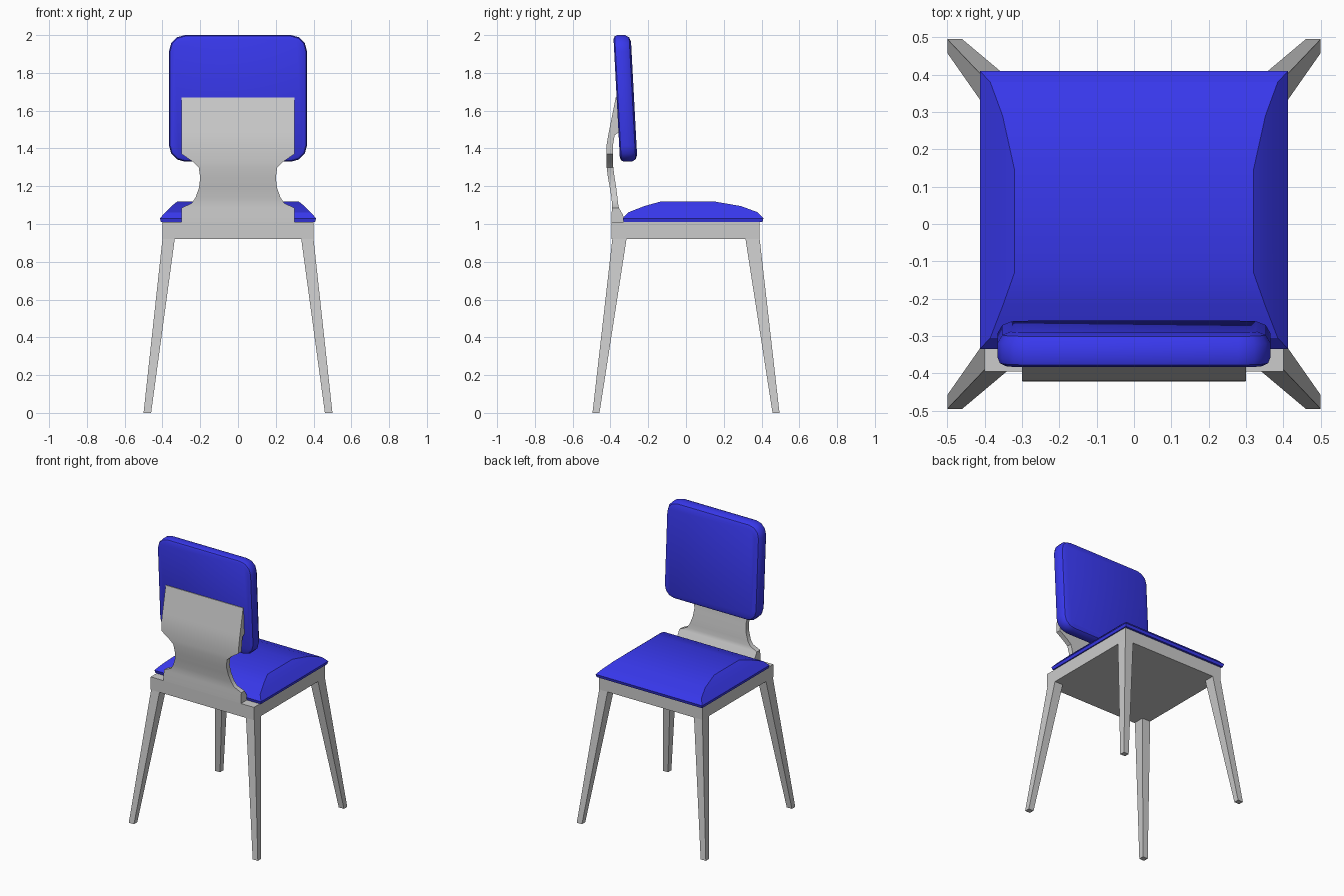
import bpy, bmesh, math

if "Cube" in bpy.data.objects:
    bpy.data.objects.remove(bpy.data.objects["Cube"])

blue = bpy.data.materials.new("blue_fabric")
blue.diffuse_color = (0.04, 0.04, 0.85, 1)
blue.use_nodes = True
blue.node_tree.nodes["Principled BSDF"].inputs["Base Color"].default_value = blue.diffuse_color


def loft(name, rings, mat=None, smooth=None):
    """Skin a stack of equal-length point rings and cap both ends."""
    bm = bmesh.new()
    rows = [[bm.verts.new(p) for p in ring] for ring in rings]
    n = len(rows[0])
    for a, b in zip(rows, rows[1:]):
        for i in range(n):
            j = (i + 1) % n
            bm.faces.new((a[i], a[j], b[j], b[i]))
    bm.faces.new(rows[0][::-1])
    bm.faces.new(rows[-1])
    bmesh.ops.recalc_face_normals(bm, faces=bm.faces)
    mesh = bpy.data.meshes.new(name)
    bm.to_mesh(mesh)
    bm.free()
    ob = bpy.data.objects.new(name, mesh)
    bpy.context.collection.objects.link(ob)
    if mat:
        mesh.materials.append(mat)
    if smooth:
        bpy.ops.object.select_all(action='DESELECT')
        ob.select_set(True)
        bpy.context.view_layer.objects.active = ob
        bpy.ops.object.shade_smooth_by_angle(angle=math.radians(smooth))
    return ob


def rect(x0, x1, y0, y1, z):
    return [(x0, y0, z), (x1, y0, z), (x1, y1, z), (x0, y1, z)]


def rounded(hx, hz, r, steps=3):
    """Rounded rectangle outline in x and z."""
    pts = []
    for k, (sx, sz) in enumerate([(1, 1), (-1, 1), (-1, -1), (1, -1)]):
        for s in range(steps + 1):
            a = math.pi / 2 * (k + s / steps)
            pts.append((sx * (hx - r) + r * math.cos(a),
                        sz * (hz - r) + r * math.sin(a)))
    return pts


# Seat frame
loft("seat_frame", [rect(-0.40, 0.40, -0.395, 0.39, z) for z in (0.92, 1.01)])

# Four splayed, tapered legs
leg = loft("legs", [rect(0.46, 0.50, 0.458, 0.495, 0),
                    rect(0.335, 0.40, 0.315, 0.39, 0.92)])
leg.modifiers.new("mirror", 'MIRROR').use_axis = (True, True, False)

# Domed seat cushion
seat = [(0.408, -0.33, 0.405, 1.01), (0.413, -0.335, 0.41, 1.03),
        (0.385, -0.305, 0.38, 1.062), (0.352, -0.22, 0.29, 1.095),
        (0.32, -0.13, 0.145, 1.12)]
loft("seat_cushion", [rect(-x, x, a, b, z) for x, a, b, z in seat], blue, 22)

# Curved back support: height, half width, rear y, front y
support = [(1.01, 0.30, -0.395, -0.32), (1.05, 0.30, -0.394, -0.335),
           (1.085, 0.30, -0.392, -0.355), (1.11, 0.245, -0.392, -0.36),
           (1.14, 0.225, -0.395, -0.363), (1.19, 0.207, -0.403, -0.369),
           (1.245, 0.20, -0.413, -0.378), (1.30, 0.208, -0.42, -0.385),
           (1.33, 0.24, -0.422, -0.387), (1.37, 0.298, -0.422, -0.387),
           (1.42, 0.30, -0.42, -0.386), (1.47, 0.30, -0.412, -0.378),
           (1.49, 0.30, -0.408, -0.35), (1.58, 0.30, -0.39, -0.35),
           (1.67, 0.30, -0.372, -0.35)]
loft("back_support", [rect(-w, w, a, b, z) for z, w, a, b in support], None, 35)

# Tilted backrest cushion with rounded corners and edges
rings = []
for y, inset in [(-0.047, 0.02), (-0.04, 0.006), (-0.025, 0), (0.015, 0),
                 (0.036, 0.012), (0.045, 0.035)]:
    rings.append([(x, -0.32 + y - 0.053 * z, 1.665 + z)
                  for x, z in rounded(0.365 - inset, 0.335 - inset, 0.085 - inset)])
loft("backrest_cushion", rings, blue, 35)
